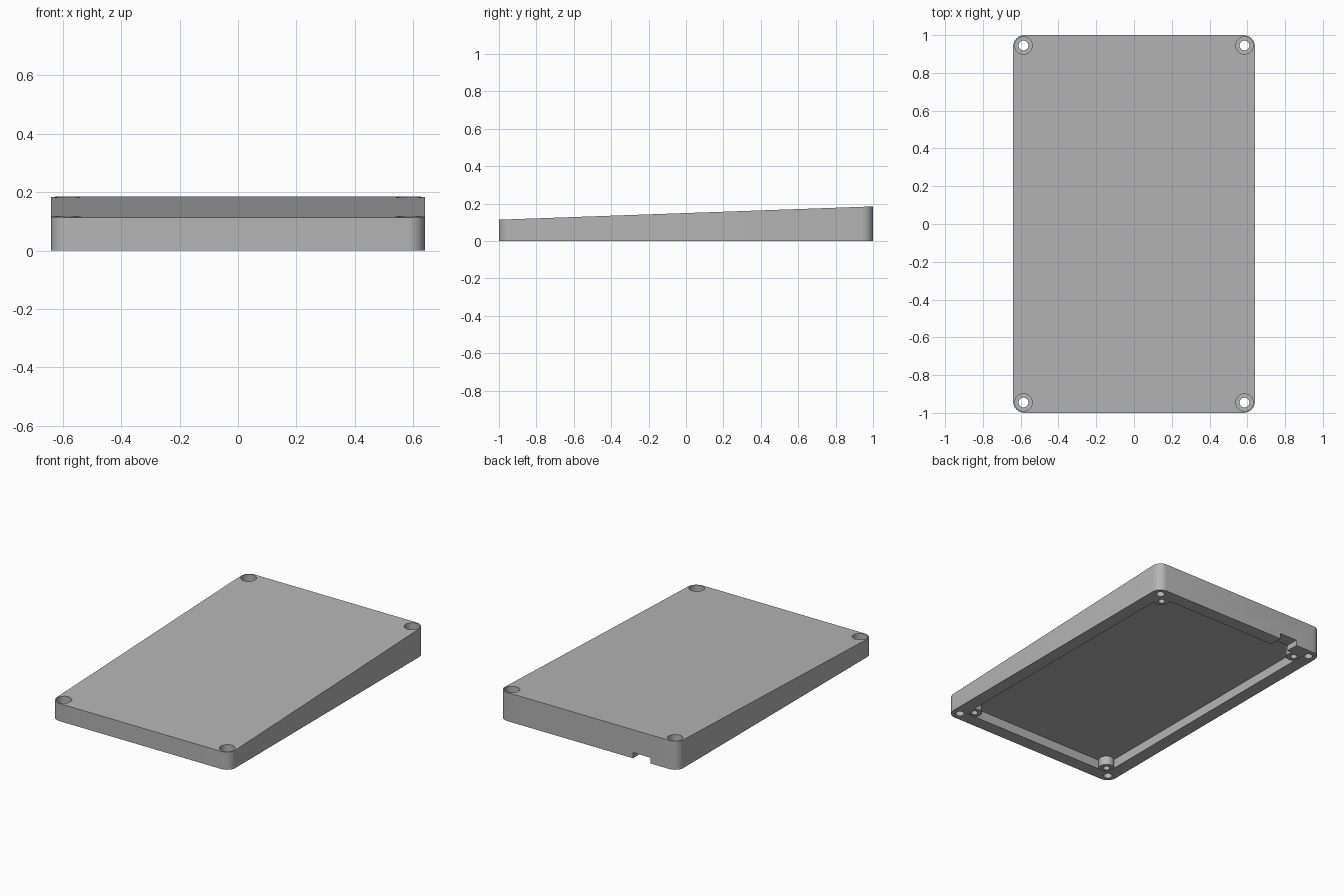
import bpy, bmesh, math
from mathutils import Matrix

if "Cube" in bpy.data.objects:
    bpy.data.objects.remove(bpy.data.objects["Cube"], do_unlink=True)

HX, HY, RADIUS = 0.64, 1.0, 0.06
FRONT_H, BACK_H = 0.114, 0.185
WALL, CEILING = 0.085, 0.06

grey = bpy.data.materials.new("plain_grey")
grey.use_nodes = True
grey.diffuse_color = (0.46, 0.46, 0.46, 1)
grey.node_tree.nodes["Principled BSDF"].inputs["Base Color"].default_value = grey.diffuse_color


def make_object(name, bm):
    bmesh.ops.recalc_face_normals(bm, faces=bm.faces)
    mesh = bpy.data.meshes.new(name)
    bm.to_mesh(mesh)
    bm.free()
    mesh.materials.append(grey)
    obj = bpy.data.objects.new(name, mesh)
    bpy.context.collection.objects.link(obj)
    return obj


def box(name, x0, x1, y0, y1, z0, z1):
    bm = bmesh.new()
    place = Matrix.Translation(((x0 + x1) / 2, (y0 + y1) / 2, (z0 + z1) / 2))
    size = Matrix.Diagonal((x1 - x0, y1 - y0, z1 - z0, 1))
    bmesh.ops.create_cube(bm, size=1, matrix=place @ size)
    return make_object(name, bm)


def cylinder(name, x, y, radius, z0, z1):
    bm = bmesh.new()
    bmesh.ops.create_cone(bm, cap_ends=True, segments=32, radius1=radius, radius2=radius,
                          depth=z1 - z0, matrix=Matrix.Translation((x, y, (z0 + z1) / 2)))
    return make_object(name, bm)


def cut(target, cutter):
    cutter.hide_render = True
    mod = target.modifiers.new("cut", "BOOLEAN")
    mod.operation, mod.solver, mod.object = "DIFFERENCE", "EXACT", cutter
    bpy.context.view_layer.objects.active = target
    bpy.ops.object.modifier_apply(modifier=mod.name)
    bpy.data.objects.remove(cutter, do_unlink=True)


def smooth(obj):
    bpy.ops.object.select_all(action="DESELECT")
    obj.select_set(True)
    bpy.context.view_layer.objects.active = obj
    bpy.ops.object.shade_smooth_by_angle(angle=math.radians(30))


def top_height(y):
    return FRONT_H + (BACK_H - FRONT_H) * (y + HY) / (2 * HY)


# Wedge body with rounded upright corners
bm = bmesh.new()
outline = []
for i, (sx, sy) in enumerate([(1, 1), (-1, 1), (-1, -1), (1, -1)]):
    for k in range(9):
        a = math.radians(90 * (i + k / 8))
        outline.append((sx * (HX - RADIUS) + RADIUS * math.cos(a),
                        sy * (HY - RADIUS) + RADIUS * math.sin(a)))
low = [bm.verts.new((x, y, 0)) for x, y in outline]
high = [bm.verts.new((x, y, top_height(y))) for x, y in outline]
bm.faces.new(low)
bm.faces.new(high)
for i in range(len(low)):
    j = (i + 1) % len(low)
    bm.faces.new((low[i], low[j], high[j], high[i]))
case = make_object("wedge_case", bm)

# Open underside and cable notch in the back wall
cut(case, box("cavity", WALL - HX, HX - WALL, WALL - HY, HY - WALL, -0.1, CEILING))
cut(case, box("cable_notch", -0.445, -0.32, HY - WALL - 0.02, HY + 0.1, -0.1, 0.037))

# Corner screw holes with counterbores, and hollow mounting posts
for sx, side in ((1, "left"), (-1, "right")):
    for sy, end in ((1, "back"), (-1, "front")):
        x, y = sx * (HX - 0.055), sy * (HY - 0.055)
        cut(case, cylinder("screw_hole", x, y, 0.026, -0.1, 0.3))
        cut(case, cylinder("counterbore", x, y, 0.046, top_height(y) - 0.045, 0.3))

        px, py = sx * (HX - 0.118), sy * (HY - 0.118)
        post = cylinder(f"{end}_{side}_post", px, py, 0.047, 0.002, CEILING + 0.005)
        cut(post, cylinder("pilot_hole", px, py, 0.02, -0.1, 0.05))
        smooth(post)

smooth(case)
